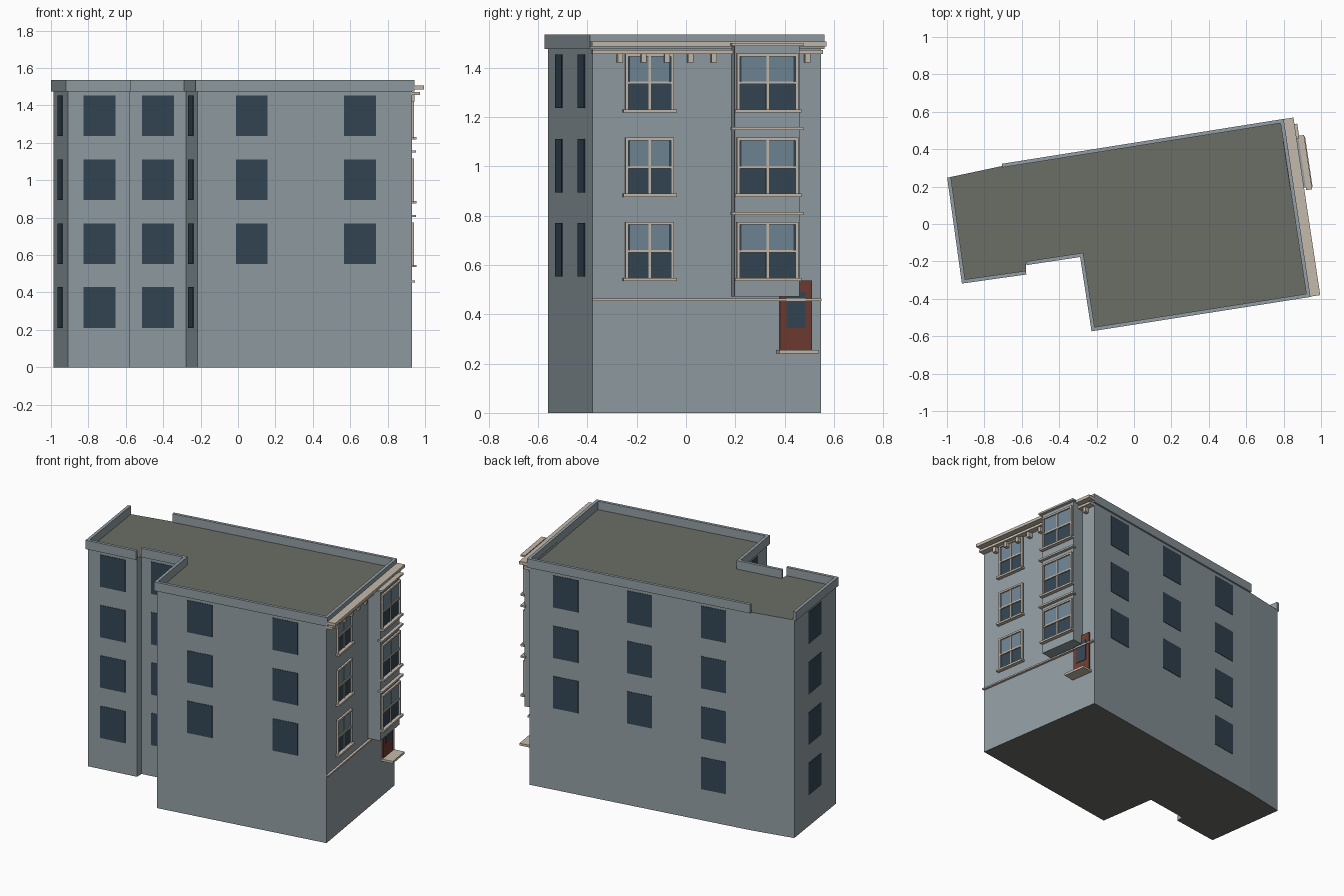
import bpy, bmesh
from mathutils import Vector

if "Cube" in bpy.data.objects:
    bpy.data.objects.remove(bpy.data.objects["Cube"])

def material(name, *rgb):
    m = bpy.data.materials.new(name)
    m.diffuse_color = (*rgb, 1)
    m.use_nodes = True
    m.node_tree.nodes["Principled BSDF"].inputs["Base Color"].default_value = m.diffuse_color
    return m

WALL = material("wall_paint", .285, .34, .37)
ROOF = material("roof_felt", .147, .153, .133)
DARK = material("dark_glass", .034, .061, .089)
PALE = material("pale_glass", .162, .238, .305)
TRIM = material("stone_trim", .55, .49, .41)
DOOR = material("door_paint", .156, .045, .032)

# Footprint corners, counter-clockwise from the back left
A, I, H, G, F, E, D, C, B = [Vector(p) for p in (
    (-.987, .25), (-.91, -.305), (-.577, -.258), (-.577, -.208), (-.278, -.163),
    (-.217, -.56), (.93, -.38), (.79, .548), (-.705, .31))]
FOOT = [A, I, H, G, F, E, D, C, B]
ROWS = [.211, .553, .894, 1.236]      # window bottoms, lowest to top
WH = .217                             # window height

def finish(name, bm, *mats):
    bmesh.ops.recalc_face_normals(bm, faces=bm.faces)
    me = bpy.data.meshes.new(name)
    bm.to_mesh(me)
    bm.free()
    for m in mats:
        me.materials.append(m)
    ob = bpy.data.objects.new(name, me)
    bpy.context.collection.objects.link(ob)
    return ob

def prism(bm, outline, z0, z1):
    lo = [bm.verts.new((p.x, p.y, z0)) for p in outline]
    hi = [bm.verts.new((p.x, p.y, z1)) for p in outline]
    n = len(lo)
    caps = [bm.faces.new(lo), bm.faces.new(hi)]
    for i in range(n):
        bm.faces.new((lo[i], lo[(i + 1) % n], hi[(i + 1) % n], hi[i]))
    return caps

def outward(p, q):
    t = (q - p).normalized()
    return t, Vector((t.y, -t.x))

def boxes(name, mat, p, q, items):
    """Boxes on the wall p-q; item = (s0, s1, depth0, depth1, z0, z1)."""
    bm = bmesh.new()
    t, n = outward(p, q)
    for s0, s1, d0, d1, z0, z1 in items:
        prism(bm, [p + t * s + n * d for s, d in
                   ((s0, d0), (s1, d0), (s1, d1), (s0, d1))], z0, z1)
    return finish(name, bm, mat)

def offset(path, d):
    """Mitred parallel copy of an open path."""
    out = []
    for i, p in enumerate(path):
        ns = []
        if i > 0:
            ns.append(outward(path[i - 1], p)[1])
        if i < len(path) - 1:
            ns.append(outward(p, path[i + 1])[1])
        m = sum(ns, Vector((0, 0))).normalized()
        out.append(p + m * d / m.dot(ns[0]))
    return out

# Main block with dark roof and underside
bm = bmesh.new()
for f in prism(bm, FOOT, 0, 1.478):
    f.material_index = 1
finish("building_block", bm, WALL, ROOF)

# Parapets, left open along the back left and at the small step
for name, path in (("left_parapet", [A, I, H]), ("main_parapet", [G, F, E, D, C, B])):
    bm = bmesh.new()
    inner, outer = offset(path, -.008), offset(path, .012)
    for i in range(len(path) - 1):
        prism(bm, [inner[i], inner[i + 1], outer[i + 1], outer[i]], 1.475, 1.535)
    finish(name, bm, WALL)

# Plain windows on the side and back walls: (wall ends, centre fractions, first row)
for name, p, q, spans, first in (
        ("left_windows", A, I, [.49], 0),
        ("front_left_windows", I, H, [.505], 0),
        ("recess_windows", G, F, [.5], 0),
        ("return_windows", F, E, [.45], 0),
        ("front_windows", E, D, [.253, .757], 1),
        ("back_windows", C, B, [.164, .497], 1),
        ("back_stair_windows", C, B, [.831], 0)):
    L = (q - p).length
    boxes(name, DARK, p, q, [(f * L - .086, f * L + .086, -.01, .003, z, z + WH)
                             for f in spans for z in ROWS[first:]])

# Street facade is the wall D-C; convert side-view y at a depth to wall distance
def at(y, d=0):
    return (y + .38 - .15 * d) / .989

def facade(name, mat, items):
    return boxes(name, mat, D, C, items)

BAY = .085
facade("bay", WALL, [(at(.185), at(.46, BAY), -.01, BAY, .472, 1.495)])
facade("bay_ledges", TRIM, [(at(.185, .1), at(.475, .1), BAY - .01, BAY + .022, z, z + .012)
                            for z in (.803, 1.147, 1.488)])

# Sash windows, three on the wall and three on the bay
for col, y0, y1, d in (("wall", -.247, -.05, 0), ("bay", .205, .455, BAY)):
    a, b = at(y0, d), at(y1, d)
    mid, w = (a + b) / 2, .012
    dark, pale, trim = [], [], []
    for z in ROWS[1:]:
        z0, z1 = z - .008, z + .222
        zm = (z0 + z1) / 2 - .004
        dark.append((a, b, d - .005, d + .003, z0, z1))
        pale.append((a + .02, b - .02, d, d + .005, zm, z1 - w))
        trim += [(a, a + w, d, d + .014, z0, z1), (b - w, b, d, d + .014, z0, z1),
                 (a + w, b - w, d, d + .014, z1 - w, z1),
                 (a + w, b - w, d, d + .011, zm - .005, zm + .005),
                 (mid - .005, mid + .005, d, d + .009, z0, z1 - w),
                 (a - .01, b + .01, d, d + .026, z0 - .01, z0 + .003)]
    facade(col + "_sash_glass", DARK, dark)
    facade(col + "_sash_upper_panes", PALE, pale)
    facade(col + "_sash_frames", TRIM, trim)

# Cornice, brackets and string course
facade("cornice", TRIM, [(-.01, .95, -.005, .065, 1.486, 1.506),
                         (-.005, .94, -.005, .042, 1.455, 1.472)])
facade("cornice_brackets", TRIM, [(at(-.27 + .095 * i) - .011, at(-.27 + .095 * i) + .011,
                                   0, .03, 1.42, 1.458) for i in range(9)])
facade("string_course", TRIM, [(-.002, .937, 0, .016, .453, .463)])

# Entrance door with glazed panel and step
facade("door", DOOR, [(at(.38), at(.51), -.01, .008, .25, .537)])
facade("door_glass", DARK, [(at(.407), at(.483), 0, .011, .345, .49)])
facade("door_step", TRIM, [(at(.367), at(.525), -.005, .08, .24, .255)])
